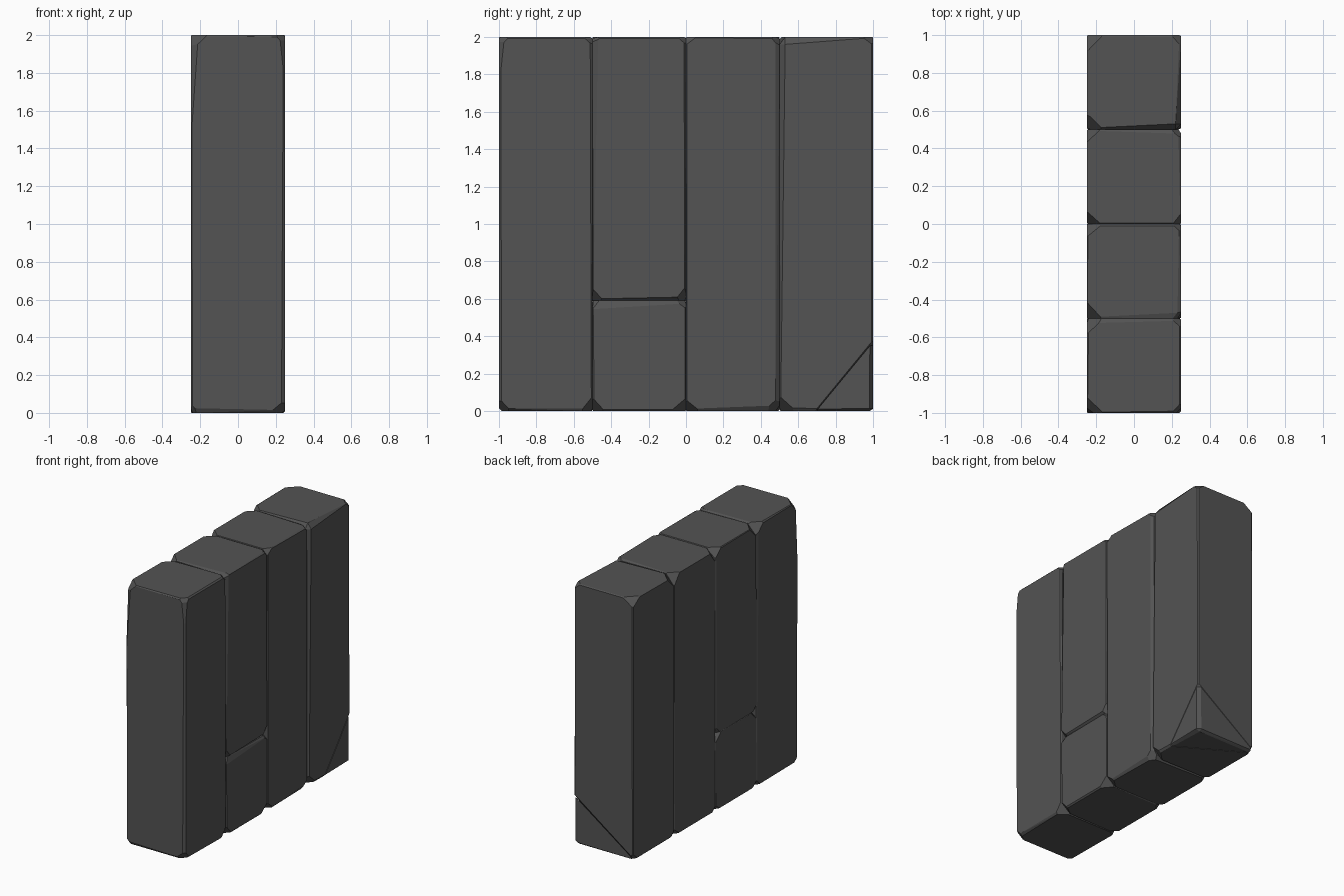
import bpy, bmesh, random
from itertools import product
from mathutils import Vector

if "Cube" in bpy.data.objects:
    bpy.data.objects.remove(bpy.data.objects["Cube"])

random.seed(4)
HX = 0.25
stone = bpy.data.materials.new("dark_stone")
stone.diffuse_color = (0.087, 0.087, 0.087, 1)
stone.use_nodes = True
stone.node_tree.nodes["Principled BSDF"].inputs["Base Color"].default_value = stone.diffuse_color


def hull(points):
    bm = bmesh.new()
    for p in points:
        bm.verts.new(p)
    bm.verts.ensure_lookup_table()
    bmesh.ops.convex_hull(bm, input=bm.verts[:])
    loose = [v for v in bm.verts if not v.link_faces]
    bmesh.ops.delete(bm, geom=loose, context='VERTS')
    return bm


def block(name, y0, y1, z0, z1, chips=None, cuts=()):
    """Stone with uneven chipped edges; chips = per-corner insets,
    cuts = (three points, a point on the side to keep)."""
    chips = chips or {}
    cuts = list(cuts)
    centre = (0, (y0 + y1) / 2, (z0 + z1) / 2)
    pts = []
    for sx, sy, sz in product((-1, 1), repeat=3):
        c = Vector((sx * HX, y1 if sy > 0 else y0, z1 if sz > 0 else z0))
        d = chips.get((sx, sy, sz)) or [random.uniform(0.003, 0.01) for _ in range(3)]
        inset = Vector((-sx * d[0], -sy * d[1], -sz * d[2]))
        for axis in range(3):
            p = c + inset
            p[axis] = c[axis]
            pts.append(p)
        # knock the corner off, more on the far top and near bottom
        if name != "broken_corner":
            big = 1.5 if sx != sz else 1.0
            w = [random.uniform(0.04, 0.06) * big for _ in range(3)]
            tri = (c - Vector((sx * w[0], 0, 0)), c - Vector((0, sy * w[1], 0)),
                   c - Vector((0, 0, sz * w[2])))
            cuts.append((tri, centre))
    bm = hull(pts)
    for tri, keep in cuts:
        a, b, c = (Vector(p) for p in tri)
        n = (b - a).cross(c - a).normalized()
        if (Vector(keep) - a).dot(n) > 0:
            n = -n
        bmesh.ops.bisect_plane(bm, geom=bm.verts[:] + bm.edges[:] + bm.faces[:],
                               plane_co=a, plane_no=n, clear_outer=True)
        pts = [v.co.copy() for v in bm.verts]
        bm.free()
        bm = hull(pts)
    bmesh.ops.dissolve_limit(bm, angle_limit=0.01, verts=bm.verts[:], edges=bm.edges[:])
    bmesh.ops.recalc_face_normals(bm, faces=bm.faces[:])
    me = bpy.data.meshes.new(name)
    bm.to_mesh(me)
    bm.free()
    me.materials.append(stone)
    ob = bpy.data.objects.new(name, me)
    bpy.context.collection.objects.link(ob)
    return ob


# front pillar, tapering chips at both upper front corners
mid = (0, -0.75, 1)
block("front_pillar", -1, -0.5, 0, 2,
      {(1, -1, -1): (0.02, 0.015, 0.015), (-1, -1, -1): (0.01, 0.015, 0.025),
       (1, 1, -1): (0.01, 0.006, 0.015), (-1, 1, 1): (0.01, 0.025, 0.01),
       (1, 1, 1): (0.01, 0.012, 0.01), (1, -1, 1): (0.01, 0.01, 0.01)},
      [(((-0.21, -1, 2), (-0.25, -1, 1.43), (-0.25, -0.97, 2)), mid),
       (((0.22, -1, 2), (0.25, -1, 1.72), (0.25, -0.97, 2)), mid)])

# second column: short stone below, tall stone above
block("short_lower_stone", -0.5, 0, 0, 0.59,
      {(1, -1, 1): (0.015, 0.004, 0.045), (1, 1, 1): (0.01, 0.006, 0.015),
       (1, 1, -1): (0.01, 0.005, 0.01), (1, -1, -1): (0.01, 0.01, 0.01)})
block("tall_upper_stone", -0.5, 0, 0.585, 2,
      {(1, -1, 1): (0.02, 0.03, 0.01), (1, 1, 1): (0.012, 0.01, 0.01),
       (1, -1, -1): (0.03, 0.004, 0.015), (1, 1, -1): (0.03, 0.008, 0.025)})

# third pillar
block("third_pillar", 0, 0.5, 0, 2,
      {(1, 1, 1): (0.015, 0.022, 0.01), (1, 1, -1): (0.02, 0.022, 0.03),
       (1, -1, -1): (0.01, 0.006, 0.012)})

# back pillar with its lower corner broken off
block("back_pillar", 0.5, 1, 0, 2,
      {(1, -1, 1): (0.03, 0.03, 0.04), (-1, -1, 1): (0.02, 0.008, 0.01),
       (1, -1, -1): (0.015, 0.006, 0.02), (1, 1, 1): (0.01, 0.01, 0.005)},
      [(((0.25, 0.688, 0), (0.25, 1, 0.38), (-0.25, 1, 0.02)), (0, 0.75, 1.5))])
block("broken_corner", 0.5, 1, 0, 2,
      {(1, 1, -1): (0.03, 0.02, 0.015), (-1, 1, -1): (0.02, 0.02, 0.012)},
      [(((0.25, 0.695, 0), (0.25, 1, 0.37), (-0.25, 1, 0.015)), (0.25, 1, 0))])
